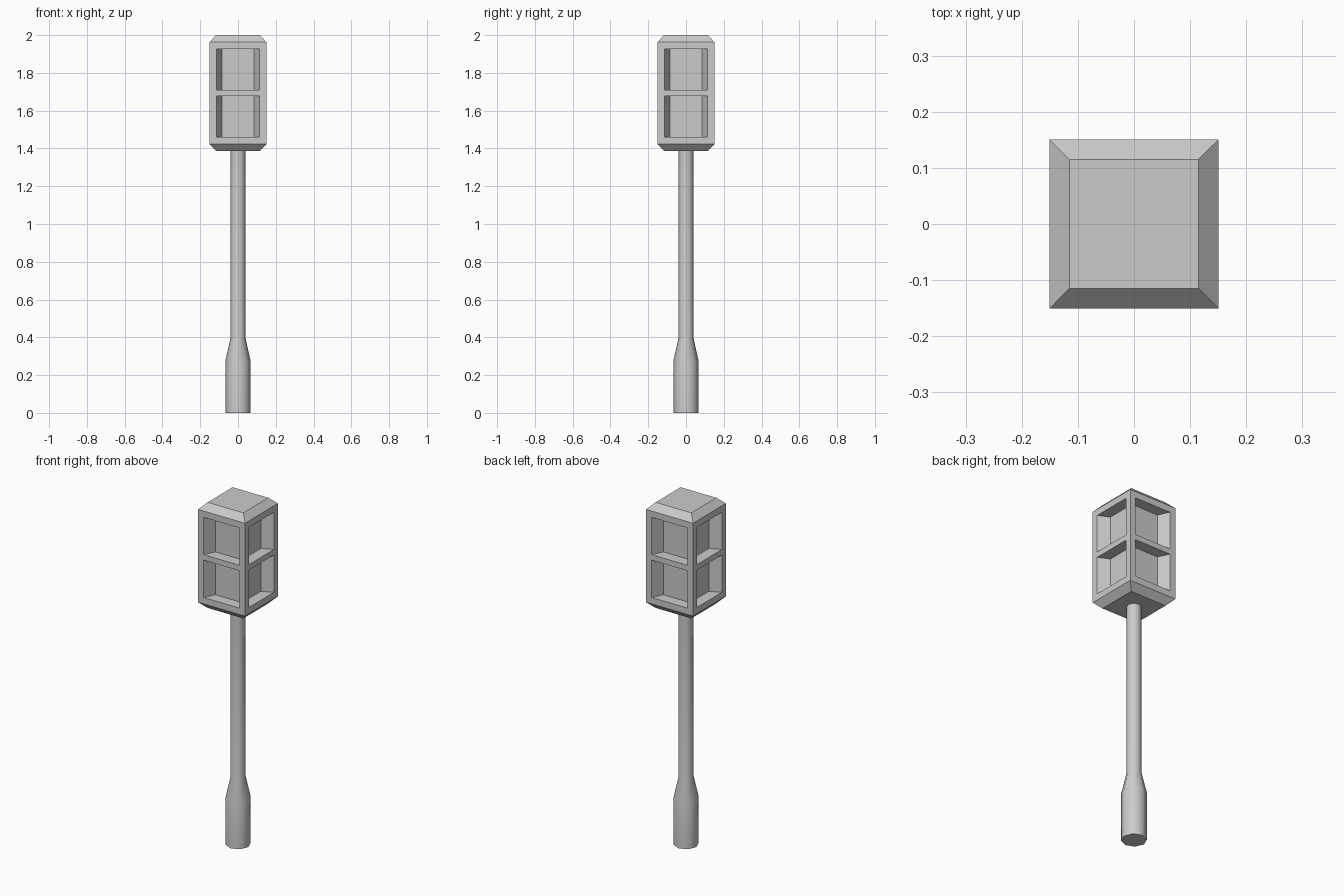
import bpy, bmesh, math

if "Cube" in bpy.data.objects:
    bpy.data.objects.remove(bpy.data.objects["Cube"])


def make_object(name, bm):
    bmesh.ops.remove_doubles(bm, verts=bm.verts, dist=1e-5)
    bmesh.ops.recalc_face_normals(bm, faces=bm.faces)
    mesh = bpy.data.meshes.new(name)
    bm.to_mesh(mesh)
    bm.free()
    obj = bpy.data.objects.new(name, mesh)
    bpy.context.collection.objects.link(obj)
    return obj


def ring(bm, radius, z, sides, phase=0.0):
    return [bm.verts.new((radius * math.cos(phase + math.tau * i / sides),
                          radius * math.sin(phase + math.tau * i / sides), z))
            for i in range(sides)]


def loft(name, profile, sides, phase=0.0):
    """Stack of polygon rings from (radius, z) pairs, capped at both ends."""
    bm = bmesh.new()
    rings = [ring(bm, r, z, sides, phase) for r, z in profile]
    for low, high in zip(rings, rings[1:]):
        for i in range(sides):
            j = (i + 1) % sides
            bm.faces.new((low[i], low[j], high[j], high[i]))
    bm.faces.new(rings[0][::-1])
    bm.faces.new(rings[-1])
    return make_object(name, bm)


# Octagonal post with a wider foot
post = loft("post", [(0.067, 0), (0.067, 0.275), (0.04, 0.395), (0.04, 1.388)], 8)
bpy.context.view_layer.objects.active = post
post.select_set(True)
bpy.ops.object.shade_smooth_by_angle(angle=math.radians(50))

# Square lamp head: chamfered top and bottom, four sides with two recesses each
HALF, CAP, BACK = 0.151, 0.115, 0.085
Z_BOT, Z_LOW, Z_HIGH, Z_TOP = 1.386, 1.423, 1.963, 2.0
WINDOWS = [(1.46, 1.677), (1.709, 1.926)]

bm = bmesh.new()
for side in range(4):
    c, s = round(math.cos(side * math.pi / 2)), round(math.sin(side * math.pi / 2))

    def quad(*points):
        # Local u runs along the side, d is the distance out from the axis
        bm.faces.new([bm.verts.new((u * c + d * s, u * s - d * c, z))
                      for u, d, z in points])

    def panel(u0, u1, z0, z1, d):
        quad((u0, d, z0), (u1, d, z0), (u1, d, z1), (u0, d, z1))

    # Chamfers
    for zc, zh in ((Z_BOT, Z_LOW), (Z_TOP, Z_HIGH)):
        quad((-CAP, CAP, zc), (CAP, CAP, zc), (HALF, HALF, zh), (-HALF, HALF, zh))

    # Frame bars and corner stiles, split on one shared grid
    levels = [Z_LOW] + [z for w in WINDOWS for z in w] + [Z_HIGH]
    for row, (z0, z1) in enumerate(zip(levels, levels[1:])):
        panel(-HALF, -CAP, z0, z1, HALF)
        panel(CAP, HALF, z0, z1, HALF)
        if row % 2 == 0:
            panel(-CAP, CAP, z0, z1, HALF)
            continue
        # Recess: slanted sides, level sill and lintel, flat back
        panel(-BACK, BACK, z0, z1, BACK + 0.002)
        for sign in (-1, 1):
            quad((sign * CAP, HALF, z0), (sign * BACK, BACK + 0.002, z0),
                 (sign * BACK, BACK + 0.002, z1), (sign * CAP, HALF, z1))
        for z in (z0, z1):
            quad((-CAP, HALF, z), (CAP, HALF, z),
                 (BACK, BACK + 0.002, z), (-BACK, BACK + 0.002, z))

# Roof and floor of the head
for z in (Z_BOT, Z_TOP):
    bm.faces.new([bm.verts.new((x, y, z)) for x, y in
                  ((-CAP, -CAP), (CAP, -CAP), (CAP, CAP), (-CAP, CAP))])
make_object("lamp_head", bm)
